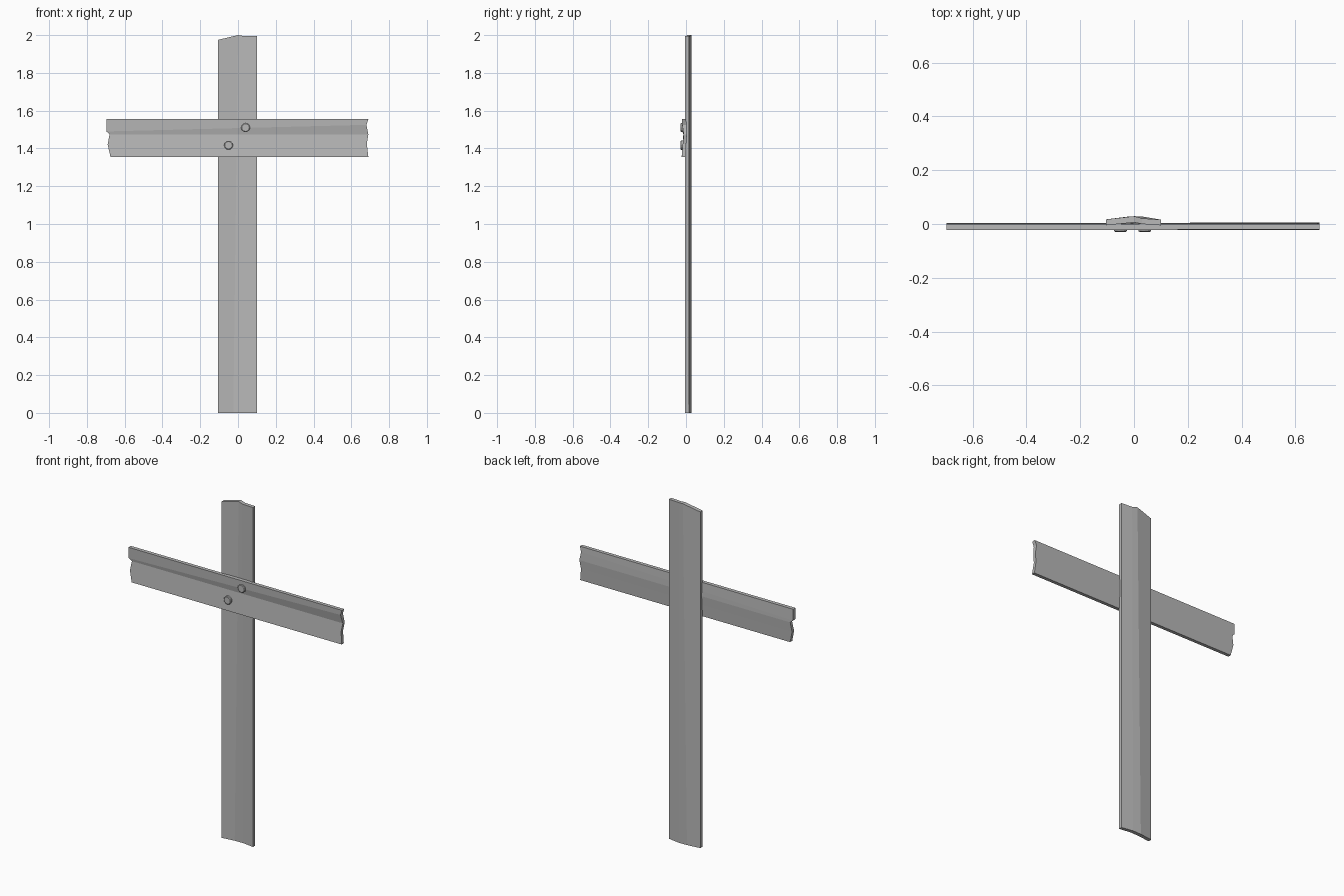
import bpy, bmesh, math
from mathutils import Vector

cube = bpy.data.objects.get("Cube")
if cube:
    bpy.data.objects.remove(cube)

grey = bpy.data.materials.new("plain grey")
grey.use_nodes = True
colour = (0.48, 0.48, 0.48, 1)
grey.diffuse_color = colour
grey.node_tree.nodes["Principled BSDF"].inputs["Base Color"].default_value = colour


def finish(name, bm):
    bmesh.ops.recalc_face_normals(bm, faces=bm.faces)
    mesh = bpy.data.meshes.new(name)
    bm.to_mesh(mesh)
    bm.free()
    mesh.materials.append(grey)
    obj = bpy.data.objects.new(name, mesh)
    bpy.context.collection.objects.link(obj)
    return obj


def plank(name, ends, place):
    """Loft between two ends; each station is (across, along, front, back)."""
    bm = bmesh.new()
    rings = []
    for end in ends:
        front = [bm.verts.new(place(u, v, f)) for u, v, f, b in end]
        back = [bm.verts.new(place(u, v, b)) for u, v, f, b in end]
        for i in range(len(end) - 1):
            bm.faces.new((front[i], front[i + 1], back[i + 1], back[i]))
        rings.append(front + back[::-1])
    a, b = rings
    for i in range(len(a)):
        j = (i + 1) % len(a)
        bm.faces.new((a[i], a[j], b[j], b[i]))
    return finish(name, bm)


# Upright board: warped section with a twisting ridge on its back
upright_bottom = [(-0.105, 0, -0.005, 0.017), (-0.025, 0, 0.005, 0.027),
                  (0.03, 0, 0.006, 0.028), (0.10, 0, -0.004, 0.016)]
upright_top = [(-0.105, 1.975, -0.005, 0.017), (0.0, 2.0, 0.006, 0.029),
               (0.03, 1.995, 0.0, 0.021), (0.10, 1.995, -0.005, 0.016)]
plank("upright_board", (upright_bottom, upright_top),
      lambda u, v, d: Vector((u, d, v)))

# Cross board: splintered ends and a widening groove along the front
cross_right = [(1.555, -0.697, -0.022, 0.0), (1.49, -0.697, -0.019, 0.003),
               (1.475, -0.68, -0.014, 0.004), (1.42, -0.69, -0.018, 0.001),
               (1.355, -0.675, -0.023, -0.003)]
cross_left = [(1.555, 0.69, -0.021, 0.0), (1.525, 0.68, -0.02, 0.003),
              (1.475, 0.69, -0.012, 0.005), (1.425, 0.682, -0.017, 0.001),
              (1.355, 0.69, -0.023, -0.003)]
plank("cross_board", (cross_right, cross_left),
      lambda u, v, d: Vector((v, d, u)))

# Nail heads with a chamfered rim
for name, x, z in (("upper_nail", 0.04, 1.51), ("lower_nail", -0.05, 1.417)):
    bm = bmesh.new()
    rings = []
    for y, r in ((-0.003, 0.024), (-0.026, 0.024), (-0.029, 0.02)):
        rings.append([bm.verts.new((x + r * math.cos(k * math.tau / 12), y,
                                    z + r * math.sin(k * math.tau / 12)))
                      for k in range(12)])
    for a, b in zip(rings, rings[1:]):
        for k in range(12):
            n = (k + 1) % 12
            bm.faces.new((a[k], a[n], b[n], b[k]))
    bm.faces.new(rings[0])
    bm.faces.new(rings[-1])
    finish(name, bm)
